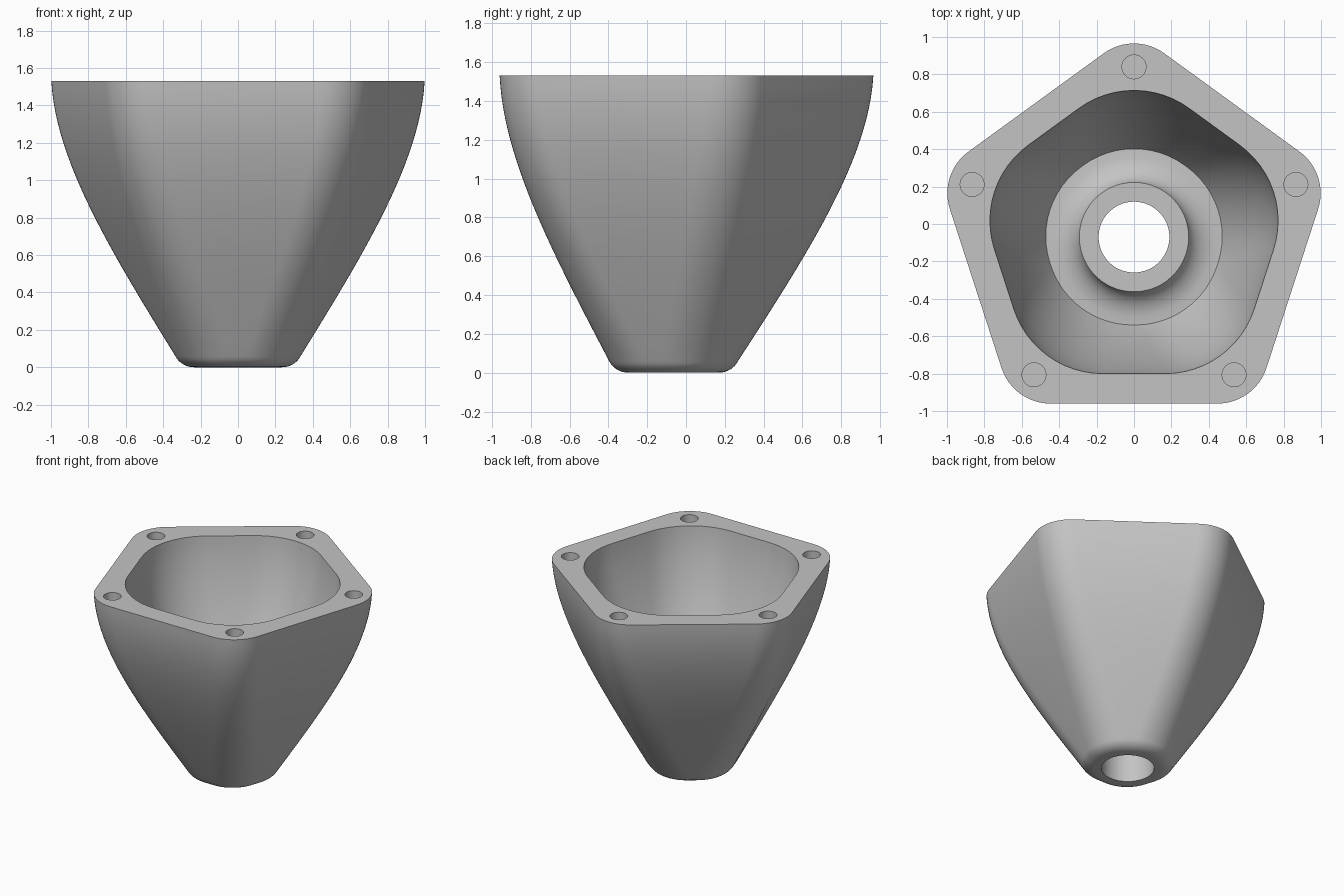
import bpy, bmesh, math
from mathutils import Vector

if "Cube" in bpy.data.objects:
    bpy.data.objects.remove(bpy.data.objects["Cube"])

CENTRE_Y = -0.07
HEIGHT = 1.53
ARC = 12  # segments per rounded corner

grey = bpy.data.materials.new("plain grey")
grey.use_nodes = True
grey.diffuse_color = (0.55, 0.55, 0.55, 1)
grey.node_tree.nodes["Principled BSDF"].inputs["Base Color"].default_value = grey.diffuse_color


def ring(bm, apothem, radius, z):
    """Rounded pentagon; a circle when the radius nears the apothem."""
    reach = (max(apothem, radius + 0.002) - radius) / math.cos(math.pi / 5)
    verts = []
    for k in range(5):
        mid = math.pi / 2 + k * math.tau / 5
        for i in range(ARC + 1):
            a = mid + (i / ARC - 0.5) * math.tau / 5
            verts.append(bm.verts.new((
                reach * math.cos(mid) + radius * math.cos(a),
                CENTRE_Y + reach * math.sin(mid) + radius * math.sin(a), z)))
    return verts


def bezier(points, steps):
    p = [Vector(q) for q in points]
    for i in range(steps + 1):
        t = i / steps
        s = 1 - t
        yield t, p[0]*s**3 + 3*p[1]*s*s*t + 3*p[2]*s*t*t + p[3]*t**3


# Section list (apothem, corner radius, height), from the base up and back down inside
sections = []
for i in range(8):  # rounded bottom edge
    a = i / 8 * math.radians(65)
    shrink = 0.1 * (1 - math.sin(a) / math.sin(math.radians(65)))
    sections.append((0.326 - shrink, 0.275 - shrink, 0.06 * (1 - math.cos(a)) / (1 - math.cos(math.radians(65)))))
for t, p in bezier([(0.326, 0.06), (0.62, 0.62), (0.87, 1.1), (0.89, HEIGHT)], 24):
    sections.append((p.x, 0.275, p.y))
bowl = list(bezier([(0.47, 0.6), (0.58, 0.82), (0.71, 1.2), (0.73, HEIGHT)], 20))
for t, p in reversed(bowl):
    sections.append((p.x, 0.46 + 0.04 * t, p.y))
for i in range(1, 9):  # fillet rising to the raised inner seat
    a = i / 8 * math.radians(80)
    r = 0.45 - 0.16 * math.sin(a) / math.sin(math.radians(80))
    sections.append((r, r, 0.6 + 0.12 * (1 - math.cos(a))))
seat_z = sections[-1][2]
sections += [(0.187, 0.187, seat_z), (0.187, 0.187, 0)]

# Cup body lofted through the sections as one closed shell
bm = bmesh.new()
rings = [ring(bm, *s) for s in sections]
for lower, upper in zip(rings, rings[1:] + rings[:1]):
    n = len(lower)
    for i in range(n):
        j = (i + 1) % n
        bm.faces.new((lower[i], lower[j], upper[j], upper[i]))
bmesh.ops.recalc_face_normals(bm, faces=bm.faces)
mesh = bpy.data.meshes.new("cup_body")
bm.to_mesh(mesh)
bm.free()
mesh.materials.append(grey)
body = bpy.data.objects.new("cup_body", mesh)
bpy.context.collection.objects.link(body)

# Blind screw holes in the rim corners
bm = bmesh.new()
for k in range(5):
    a = math.pi / 2 + k * math.tau / 5
    made = bmesh.ops.create_cone(bm, cap_ends=True, segments=32, radius1=0.064, radius2=0.064, depth=0.4)
    bmesh.ops.translate(bm, verts=made["verts"],
                        vec=(0.91 * math.cos(a), CENTRE_Y + 0.91 * math.sin(a), HEIGHT))
cut_mesh = bpy.data.meshes.new("screw_hole_cutter")
bm.to_mesh(cut_mesh)
bm.free()
cut_mesh.materials.append(grey)
cutter = bpy.data.objects.new("screw_hole_cutter", cut_mesh)
cutter.hide_render = True
bpy.context.collection.objects.link(cutter)

cut = body.modifiers.new("screw_holes", "BOOLEAN")
cut.operation = "DIFFERENCE"
cut.solver = "EXACT"
cut.object = cutter
bpy.ops.object.select_all(action="DESELECT")
body.select_set(True)
bpy.context.view_layer.objects.active = body
bpy.ops.object.modifier_apply(modifier=cut.name)
bpy.data.objects.remove(cutter)
bpy.ops.object.shade_smooth_by_angle(angle=math.radians(30))
